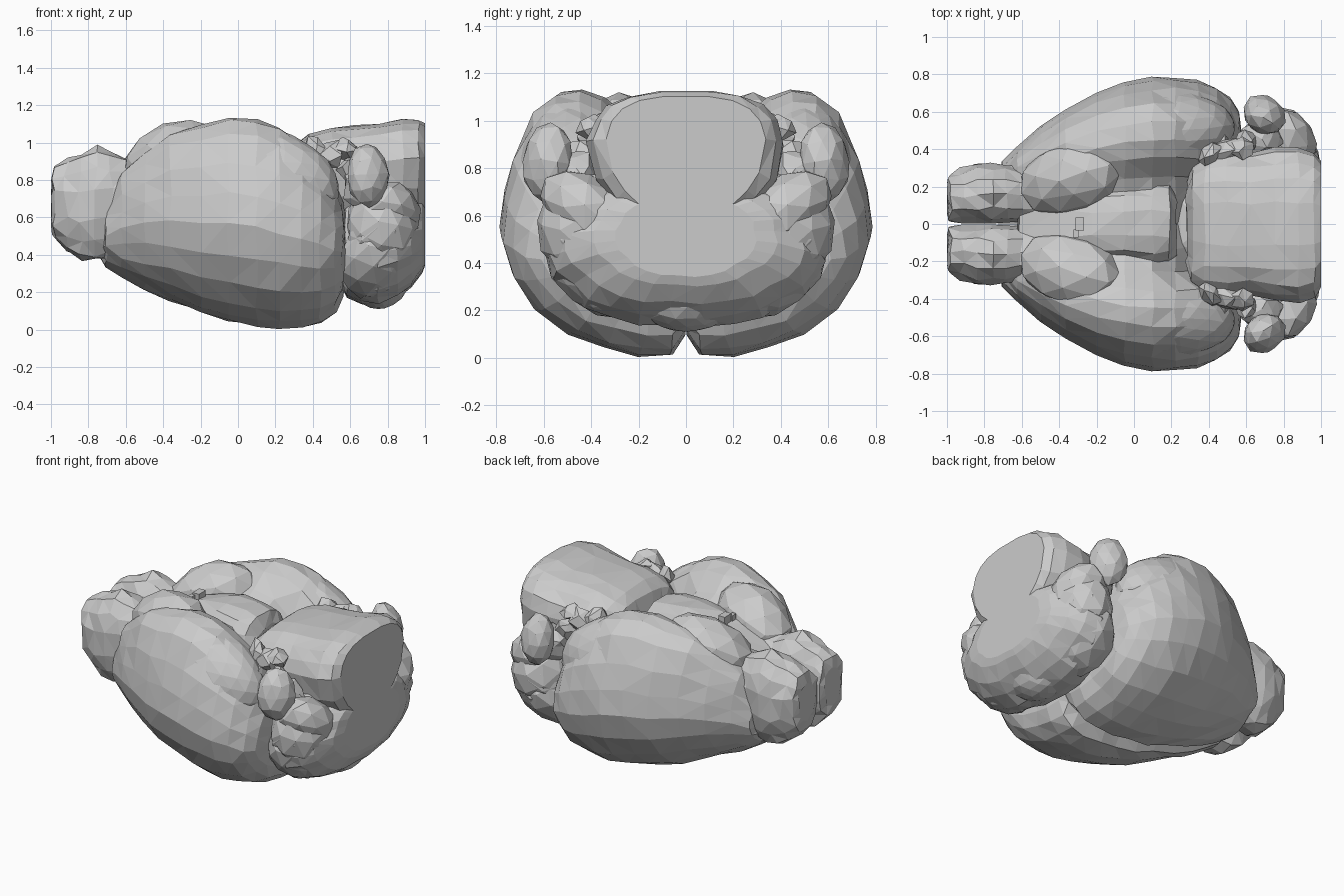
import bpy, bmesh, math, random
from mathutils import Matrix, Vector, Euler

random.seed(4)


def finish(bm, name, jitter=0.0, mirror=False, xmax=1.0):
    for v in bm.verts:
        inside = v.co.x < 0.985 and abs(v.co.y) > 0.02
        if inside:
            v.co += Vector([random.uniform(-jitter, jitter) for _ in range(3)])
        v.co.x = max(-1.0, min(xmax, v.co.x))
        v.co.z = max(0.0, v.co.z)
        if mirror:
            v.co.y = max(0.002, v.co.y)
    bmesh.ops.triangulate(bm, faces=[f for f in bm.faces if len(f.verts) == 4])
    bmesh.ops.recalc_face_normals(bm, faces=bm.faces)
    me = bpy.data.meshes.new(name)
    bm.to_mesh(me)
    bm.free()
    ob = bpy.data.objects.new(name, me)
    bpy.context.collection.objects.link(ob)
    if mirror:
        m = ob.modifiers.new("mirror", 'MIRROR')
        m.use_axis = (False, True, False)
        m.use_mirror_merge = False
    return ob


def loft(name, rings, **kw):
    bm = bmesh.new()
    rows = [[bm.verts.new(p) for p in r] for r in rings]
    n = len(rows[0])
    for a, b in zip(rows, rows[1:]):
        for i in range(n):
            j = (i + 1) % n
            bm.faces.new((a[i], a[j], b[j], b[i]))
    bm.faces.new(rows[0])
    bm.faces.new(rows[-1])
    return finish(bm, name, **kw)


def oval(x, cy, ry, z0, z1, n=18, p=2.0, ridge=None, taper=0.0):
    # superellipse ring across x, optionally narrower towards the bottom
    out = []
    for i in range(n):
        a = 2 * math.pi * (i + 0.5) / n
        c, s = math.cos(a), math.sin(a)
        k = ridge(i) if ridge else 1
        sz = math.copysign(abs(s) ** (2 / p), s)
        w = ry * k * (1 - taper * max(0, -sz))
        out.append((x, cy + w * math.copysign(abs(c) ** (2 / p), c),
                    (z0 + z1) / 2 + (z1 - z0) / 2 * k * sz))
    return out


def blob(name, c, r, rot=(0, 0, 0), sub=2, jitter=0.01, mirror=True):
    bm = bmesh.new()
    bmesh.ops.create_icosphere(bm, subdivisions=sub, radius=1)
    M = Matrix.Translation(c) @ Euler([math.radians(a) for a in rot]).to_matrix().to_4x4() @ Matrix.Diagonal((*r, 1))
    bmesh.ops.transform(bm, matrix=M, verts=bm.verts)
    return finish(bm, name, jitter, mirror)


# cerebral hemispheres: normalised half section, scaled along x
outer = [(0.0, 0.09), (0.08, 0.005), (0.25, 0.0), (0.44, 0.035), (0.63, 0.09), (0.81, 0.19), (0.94, 0.33),
         (1.0, 0.48), (0.98, 0.63), (0.92, 0.78), (0.82, 0.92), (0.71, 0.99), (0.58, 1.0), (0.46, 0.965)]
inner = [(0.32, 1.0), (0.16, 0.95), (0.0, 0.9)]
# x, half width, bottom, top, height of the inner valley
cere = [(-0.73, 0.22, 0.38, 0.55, 0.52), (-0.705, 0.33, 0.34, 0.68, 0.64), (-0.62, 0.42, 0.28, 0.84, 0.8),
        (-0.5, 0.52, 0.215, 0.95, 0.91), (-0.36, 0.61, 0.155, 1.05, 0.99), (-0.2, 0.7, 0.09, 1.09, 1.0),
        (-0.05, 0.75, 0.045, 1.13, 1.01), (0.1, 0.78, 0.015, 1.12, 0.99), (0.22, 0.787, 0.0, 1.075, 0.88),
        (0.34, 0.765, 0.01, 0.995, 0.7), (0.44, 0.73, 0.04, 0.9, 0.6), (0.52, 0.67, 0.1, 0.78, 0.55),
        (0.56, 0.61, 0.18, 0.68, 0.5), (0.575, 0.5, 0.3, 0.58, 0.5)]
rings = []
for x, w, b, t, v in cere:
    r = [(x, y * w, b + z * (t - b)) for y, z in outer]
    r += [(x, y * w, b + z * (v - b)) for y, z in inner]
    rings.append(r)
loft("cerebral_hemisphere", rings, jitter=0.008, mirror=True)
# rear upper lobe beside the stem
blob("temporal_lobe", (0.13, 0.485, 0.81), (0.42, 0.22, 0.27), (0, 14, 6), sub=3, jitter=0.004)

# bulbs at the front
bulb = [(-1.0, 0.14, 0.08, 0.56, 0.8), (-0.985, 0.14, 0.13, 0.48, 0.88), (-0.92, 0.15, 0.15, 0.41, 0.915),
        (-0.84, 0.158, 0.165, 0.375, 0.94), (-0.76, 0.162, 0.168, 0.37, 0.98), (-0.68, 0.16, 0.155, 0.39, 0.955),
        (-0.6, 0.16, 0.15, 0.43, 0.92), (-0.45, 0.16, 0.14, 0.5, 0.93)]
loft("olfactory_bulb", [oval(x, y, r, a, b, 14, 2.3) for x, y, r, a, b in bulb], jitter=0.014, mirror=True)

# raised lobes and floor between the hemispheres
blob("olfactory_tubercle", (-0.34, 0.25, 0.91), (0.3, 0.2, 0.2), (0, -20, 18), jitter=0.008)
floor = [(-0.62, 0.2, 0.86), (-0.4, 0.24, 0.96), (-0.22, 0.22, 1.01), (-0.05, 0.22, 1.05), (0.1, 0.24, 1.04),
         (0.19, 0.22, 1.02), (0.225, 0.18, 0.94)]
loft("central_floor", [oval(x, 0, w, 0.5, t, 16, 2.7) for x, w, t in floor], jitter=0.01)
for x, y, z, s in [(-0.29, 0.0, 1.0, 0.03), (-0.31, -0.05, 1.0, 0.018)]:
    bm = bmesh.new()
    bmesh.ops.create_cube(bm, size=1, matrix=Matrix.Translation((x, y, z)) @ Matrix.Diagonal((1.6 * s, 2.4 * s, 2 * s, 1)))
    finish(bm, "nerve_stub")

# inner core linking front and rear
blob("midbrain_core", (0.4, 0, 0.5), (0.35, 0.38, 0.34), mirror=False)

# brain stem with a flat rear cut
stem = [(0.28, 0.22, 0.6, 0.9), (0.31, 0.32, 0.55, 1.0), (0.38, 0.38, 0.5, 1.045), (0.5, 0.4, 0.5, 1.08),
        (0.62, 0.39, 0.5, 1.09), (0.75, 0.41, 0.52, 1.105), (0.88, 0.42, 0.54, 1.125), (0.965, 0.39, 0.56, 1.12),
        (1.0, 0.34, 0.6, 1.105)]
loft("brain_stem", [oval(x, 0, w, a, b, 20, 2.9, taper=0.3) for x, w, a, b in stem], jitter=0.008)

# cerebellum: central body and overlapping side folds, cut flat at the rear
body = [(0.54, 0.3, 0.25, 0.65), (0.58, 0.47, 0.17, 0.72), (0.66, 0.56, 0.13, 0.76), (0.75, 0.59, 0.125, 0.775),
        (0.85, 0.575, 0.165, 0.77), (0.93, 0.51, 0.225, 0.75), (0.985, 0.39, 0.3, 0.72), (1.0, 0.3, 0.34, 0.69)]
loft("cerebellum", [oval(x, 0, w, a, b, 28, 2.1, lambda i: 1.0 if i % 4 else 0.96) for x, w, a, b in body],
     jitter=0.006)
blob("cerebellum_lobe", (0.77, 0.4, 0.55), (0.2, 0.23, 0.23), (35, 0, -8), jitter=0.006)
for i, (x, y, z) in enumerate([(0.72, 0.385, 0.36), (0.76, 0.41, 0.46), (0.79, 0.4, 0.6)]):
    blob("cerebellum_fold_%d" % (i + 1), (x, y, z), (0.19, 0.25, 0.15), (40, 0, -10), jitter=0.006)
blob("cerebellum_vermis", (0.75, 0, 0.32), (0.18, 0.25, 0.21), sub=3, jitter=0.004, mirror=False)

# side lobes and ragged nerve roots
blob("side_lobe", (0.695, 0.585, 0.825), (0.12, 0.1, 0.17), (6, 0, -35), jitter=0.006)
blob("side_lobe_stalk", (0.68, 0.46, 0.76), (0.12, 0.1, 0.12), jitter=0.015)
for x, y, z, r in [(0.4, 0.37, 0.96, 0.07), (0.49, 0.4, 0.93, 0.08), (0.57, 0.4, 0.97, 0.065), (0.46, 0.43, 0.85, 0.07),
                   (0.6, 0.44, 0.86, 0.07)]:
    blob("nerve_root", (x, y, z), (r, r * 0.8, r), (20, 30, 40), sub=1, jitter=0.02)
